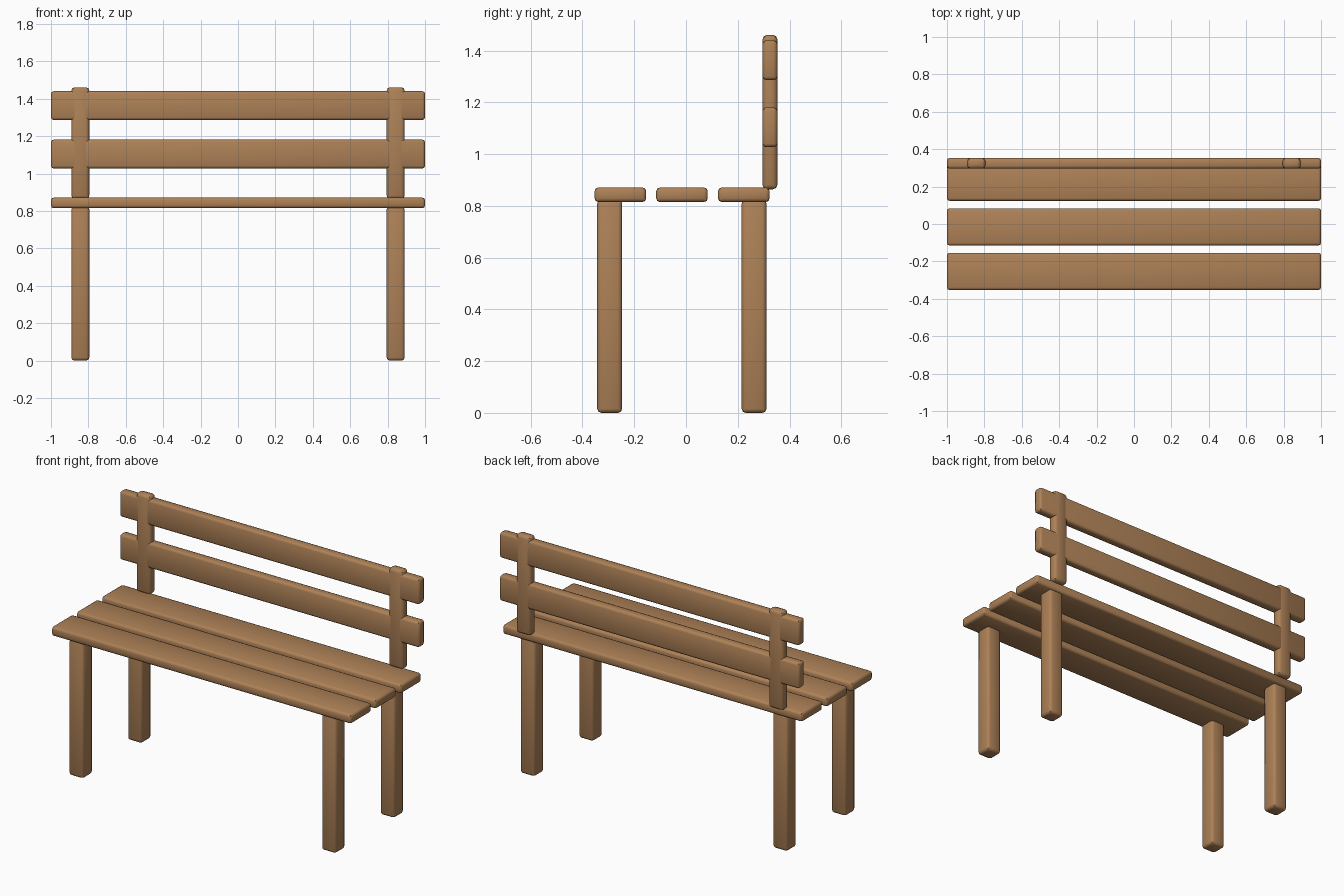
import bpy

if "Cube" in bpy.data.objects:
    bpy.data.objects.remove(bpy.data.objects["Cube"])

wood = bpy.data.materials.new("brown wood")
wood.diffuse_color = (0.42, 0.22, 0.095, 1)
wood.use_nodes = True
wood.node_tree.nodes["Principled BSDF"].inputs["Base Color"].default_value = wood.diffuse_color


def board(name, x, y, z, bevel=0.014):
    """Rounded timber filling the given (min, max) ranges."""
    bpy.ops.mesh.primitive_cube_add(size=1)
    ob = bpy.context.object
    ob.name = name
    ranges = (x, y, z)
    ob.scale = [b - a for a, b in ranges]
    ob.location = [(a + b) / 2 for a, b in ranges]
    bpy.ops.object.transform_apply(location=True, rotation=True, scale=True)
    ob.data.materials.append(wood)
    mod = ob.modifiers.new("rounded edges", "BEVEL")
    mod.width = bevel
    mod.segments = 2
    bpy.ops.object.modifier_apply(modifier=mod.name)
    bpy.ops.object.shade_smooth_by_angle(angle=0.8)
    return ob


# Seat slats
for i, y0 in enumerate((-0.353, -0.115, 0.124)):
    board(f"seat_slat_{i + 1}", (-1, 1), (y0, y0 + 0.199), (0.815, 0.871))

# Backrest slats
for i, z0 in enumerate((1.027, 1.286)):
    board(f"back_slat_{i + 1}", (-1, 1), (0.296, 0.353), (z0, z0 + 0.154))

# Legs and backrest posts on both sides
for side, sx in (("left", -1), ("right", 1)):
    x = tuple(sorted((sx * 0.795, sx * 0.891)))
    board(f"front_leg_{side}", x, (-0.343, -0.247), (0, 0.825), 0.016)
    board(f"back_leg_{side}", x, (0.215, 0.311), (0, 0.825), 0.016)
    board(f"back_post_{side}", x, (0.2955, 0.3535), (0.864, 1.461), 0.018)
